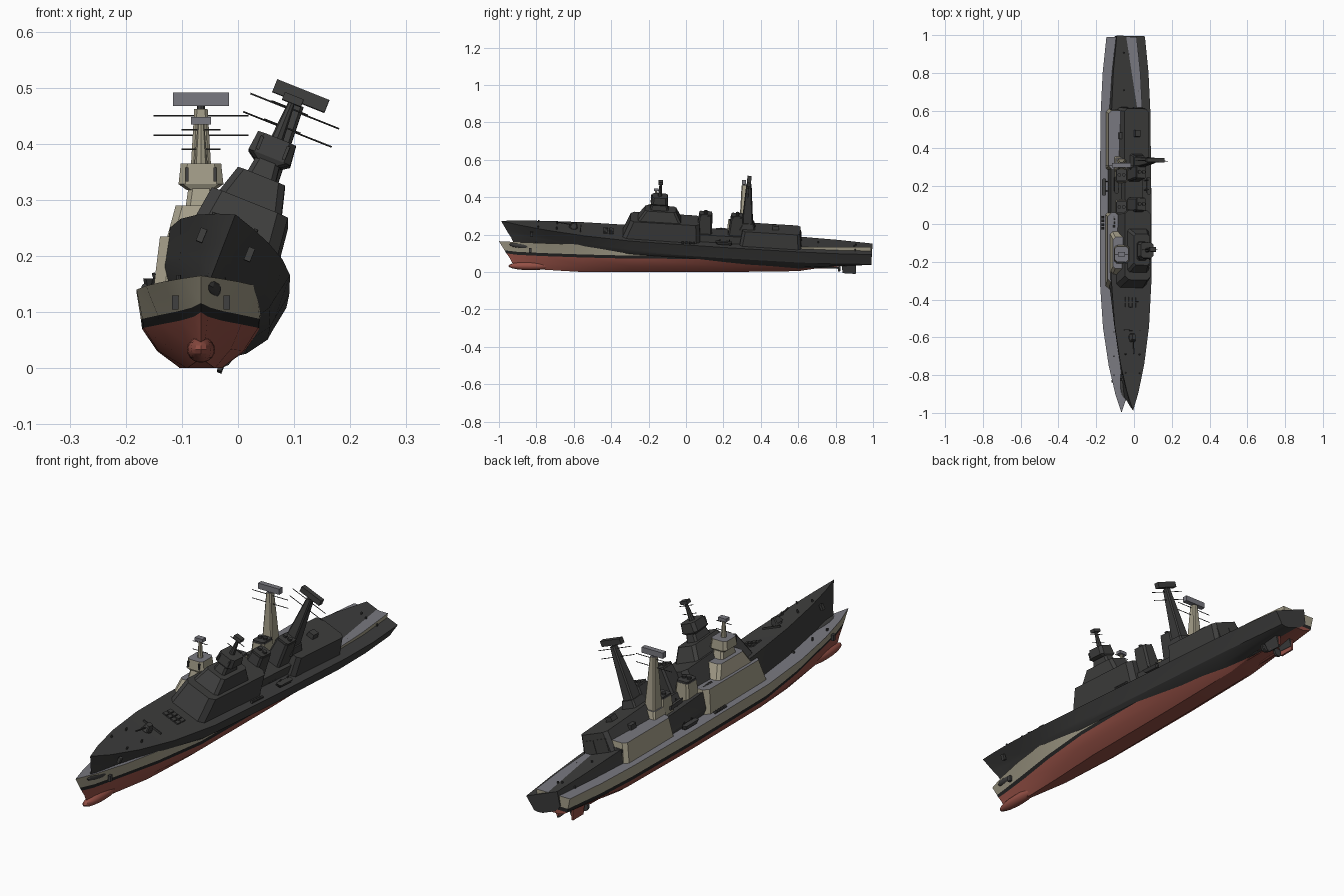
import bpy, bmesh, math
from mathutils import Matrix, Vector

if "Cube" in bpy.data.objects:
    bpy.data.objects.remove(bpy.data.objects["Cube"])


def material(name, r, g, b):
    m = bpy.data.materials.new(name)
    m.use_nodes = True
    m.diffuse_color = (r, g, b, 1)
    m.node_tree.nodes["Principled BSDF"].inputs["Base Color"].default_value = (r, g, b, 1)
    return m


TAN = material("tan paint", .37, .34, .25)
GREY = material("deck grey", .19, .19, .215)
RED = material("hull red", .3, .08, .06)
BLACK = material("stripe black", .018, .018, .018)
DARK = material("dark fittings", .05, .05, .05)
CHARRED = material("charred grey", .048, .048, .047)

# The intact ship stands upright; its charred twin is heeled over and bow-up
UPRIGHT = Matrix.Translation((-.066, 0, 0))
HEELED = (Matrix.Translation((-.066, 0, .06))
          @ Matrix.Rotation(math.radians(-3.5), 4, 'X')
          @ Matrix.Rotation(math.radians(21.8), 4, 'Y'))


def place(name, bm, mats, rule=None, smooth=False):
    """Make the part for the intact ship and a charred copy for the twin."""
    bmesh.ops.remove_doubles(bm, verts=bm.verts, dist=.00001)
    bmesh.ops.recalc_face_normals(bm, faces=bm.faces)
    if rule:
        for f in bm.faces:
            f.material_index = rule(f)
    for prefix, matrix, slots in (("", UPRIGHT, mats), ("charred_", HEELED, [CHARRED])):
        mesh = bpy.data.meshes.new(prefix + name)
        if prefix:
            for f in bm.faces:
                f.material_index = 0
        bm.to_mesh(mesh)
        for m in slots:
            mesh.materials.append(m)
        ob = bpy.data.objects.new(prefix + name, mesh)
        bpy.context.collection.objects.link(ob)
        ob.matrix_world = matrix
        if smooth:
            bpy.ops.object.select_all(action='DESELECT')
            ob.select_set(True)
            bpy.context.view_layer.objects.active = ob
            bpy.ops.object.shade_smooth_by_angle(angle=math.radians(25))
    bm.free()


def roof(f):
    return int(f.normal.z > .7)


def block(name, y, z, half, top=None, rake=(0, 0), cut=0, x=0, mats=(TAN, GREY)):
    """Tapered block with optional raked ends and chamfered corners."""
    bm = bmesh.new()
    top = half if top is None else top

    def ring(w, a, b, h):
        c = cut
        outline = [(w - c, a), (w, a + c), (w, b - c), (w - c, b),
                   (c - w, b), (-w, b - c), (-w, a + c), (c - w, a)]
        return [bm.verts.new((x + p, q, h)) for p, q in outline]

    low = ring(half, y[0], y[1], z[0])
    high = ring(top, y[0] + rake[0], y[1] - rake[1], z[1])
    bm.faces.new(low)
    bm.faces.new(high)
    for i in range(8):
        j = (i + 1) % 8
        bm.faces.new((low[i], low[j], high[j], high[i]))
    bmesh.ops.dissolve_degenerate(bm, dist=.00001, edges=bm.edges)
    place(name, bm, mats, roof if len(mats) > 1 else None)


def rod(name, a, b, r, mats=(DARK,), sides=8, tip=None):
    a, b = Vector(a), Vector(b)
    d = b - a
    bm = bmesh.new()
    bmesh.ops.create_cone(bm, cap_ends=True, segments=sides, radius1=r,
                          radius2=r if tip is None else tip, depth=d.length,
                          matrix=Matrix.Translation((a + b) / 2)
                          @ d.to_track_quat('Z', 'Y').to_matrix().to_4x4())
    place(name, bm, mats)


# Hull stations: y, half widths at deck, waterline, keel, then heights of the same
STATIONS = [
    (.99, .08, .068, .03, .133, .072, .055),
    (.8, .1, .088, .035, .134, .07, .035),
    (.6, .11, .1, .037, .135, .07, .005),
    (.2, .115, .105, .037, .136, .07, 0),
    (-.3, .115, .102, .037, .14, .072, 0),
    (-.55, .098, .072, .025, .147, .078, 0),
    (-.75, .068, .036, .008, .154, .085, .012),
    (-.9, .033, .012, .003, .16, .092, .03),
    (-1, 0, 0, 0, .165, .1, .05)]
STEM = (.07, .06, .04, .03, 0)


def build_hull():
    bm = bmesh.new()
    rings = []
    for y, deck, water, keel, zd, zw, zk in STATIONS:
        side = [(keel, zk), (.6 * water + .4 * keel, zk + .43 * (zw - zk)), (water, zw),
                (water + .2 * (deck - water), zw + .016), (deck, zd)]
        pts = [(w, y + (s if deck == 0 else 0), h) for (w, h), s in zip(side, STEM)]
        ring = [bm.verts.new(p) for p in pts]
        ring += [bm.verts.new((-p[0], p[1], p[2])) for p in reversed(pts)]
        rings.append(ring)
    # Colour by strip: bottom and bilge red, stripe black, topsides tan, deck grey
    strip = [0, 0, 1, 2, 3, 2, 1, 0, 0, 0]
    layer = bm.faces.layers.int.new("strip")
    for a, b in zip(rings, rings[1:]):
        for i in range(10):
            j = (i + 1) % 10
            f = bm.faces.new((a[i], a[j], b[j], b[i]))
            f[layer] = strip[i]
    # Transom in matching bands
    t = rings[0]
    for i in range(4):
        f = bm.faces.new((t[i], t[i + 1], t[8 - i], t[9 - i]))
        f[layer] = strip[i]
    place("hull", bm, (RED, BLACK, TAN, GREY), lambda f: f[layer], smooth=True)


build_hull()

# Bulbous bow
bulb = bmesh.new()
bmesh.ops.create_uvsphere(bulb, u_segments=16, v_segments=10, radius=1,
                          matrix=Matrix.Translation((0, -.83, .033))
                          @ Matrix.Diagonal((.025, .12, .023, 1)))
place("bulbous_bow", bulb, (RED,), smooth=True)

# Rudders, propeller shafts and anchors
for s, side in ((-1, "right"), (1, "left")):
    block(side + "_rudder", (.84, .91), (.0, .055), .004, rake=(-.01, 0), x=s * .035, mats=(RED,))
    rod(side + "_shaft", (s * .03, .5, .02), (s * .03, .82, .025), .005, (RED,))
    rod(side + "_propeller", (s * .03, .815, .025), (s * .03, .825, .025), .02, (DARK,), 12)
    block(side + "_anchor", (-.84, -.825), (.105, .13), .006, x=s * .046, mats=(DARK,))

# Forward deckhouse, bridge and sensor tower
block("forward_deckhouse", (-.35, .07), (.13, .235), .086, .073, (.04, .01), .02)
block("bridge", (-.27, -.04), (.235, .29), .06, .045, (.035, .03), .012)
block("tower_base", (-.21, -.11), (.29, .325), .027, .022, (.01, .01), .008)
block("sensor_flare", (-.2, -.12), (.318, .328), .026, .04, (-.005, -.005), .008)
block("sensor_house", (-.205, -.115), (.328, .365), .04, .036, (.004, .004), .012)
for s, side in ((-1, "right"), (1, "left")):
    block(side + "_sensor_panel", (-.208, -.2), (.333, .358), .003, x=s * .025, mats=(DARK,))
rod("foremast", (0, -.16, .36), (0, -.16, .435), .012, (TAN,), tip=.006)
block("foremast_radar", (-.172, -.148), (.434, .448), .018, mats=(GREY,))
for z in (.39, .425):
    rod("foremast_yard", (-.035, -.16, z), (.035, -.16, z), .0015)

# Low midships house and two funnels
block("midships_house", (.06, .3), (.13, .175), .055, .05)
for y, label in ((.09, "forward"), (.26, "aft")):
    block(label + "_funnel", (y - .045, y + .04), (.17, .275), .036, .028, (.01, .005), .008)
    block(label + "_funnel_cap", (y - .033, y + .033), (.275, .283), .026, cut=.006, mats=(DARK,))
    for s in (-1, 1):
        rod(label + "_exhaust", (s * .012, y, .28), (s * .012, y, .292), .009, sides=10)

# Aft deckhouse with hangar doors
block("aft_deckhouse", (.28, .61), (.13, .215), .083, .068, (.012, .01), .015)
for s, side in ((-1, "right"), (1, "left")):
    block(side + "_hangar_door", (.603, .611), (.137, .19), .027, rake=(-.006, .006), x=s * .032, mats=(DARK,))
block("hangar_roof_box", (.45, .485), (.215, .235), .016, .013, mats=(DARK,))

# Main mast with wide yards and search radar
block("mast_foot", (.275, .36), (.21, .245), .038, .03, (.01, .01), .006)
block("main_mast", (.285, .345), (.24, .462), .025, .012, (.012, .02), .005)
rod("radar_pivot", (0, .31, .46), (0, .31, .47), .007)
block("search_radar", (.3, .322), (.467, .491), .05, mats=(GREY,))
for z in (.415, .45):
    rod("main_yard", (-.085, .31, z), (.085, .31, z), .0015)

# Foredeck gun and missile hatches
rod("gun_base", (0, -.61, .148), (0, -.61, .156), .02, sides=12)
block("gun_turret", (-.635, -.59), (.155, .178), .016, .01, (.012, .004), .004, mats=(DARK,))
rod("gun_barrel", (0, -.625, .168), (0, -.7, .178), .003)
block("breakwater", (-.575, -.57), (.145, .155), .045, mats=(DARK,))
for row in range(2):
    for col in range(4):
        block("missile_hatch", (-.45 + row * .03, -.427 + row * .03), (.14, .149), .008,
              x=(col - 1.5) * .02, mats=(DARK,))

# Side boats, davits and life raft canisters
for s, side in ((-1, "right"), (1, "left")):
    block(side + "_boat", (.16, .24), (.145, .16), .008, .011, (-.01, 0), .005, s * .092, (DARK,))
    for y in (.175, .225):
        rod(side + "_davit", (s * .075, y, .135), (s * .085, y, .17), .003)
    for n in range(4):
        y = -.03 + n * .02
        rod(side + "_life_raft", (s * .1, y, .145), (s * .1, y + .013, .145), .006)
    for y in (-.8, -.7, .7, .9):
        rod(side + "_bollard", (s * .04, y, .13), (s * .04, y, .166 if y < 0 else .142), .004)
